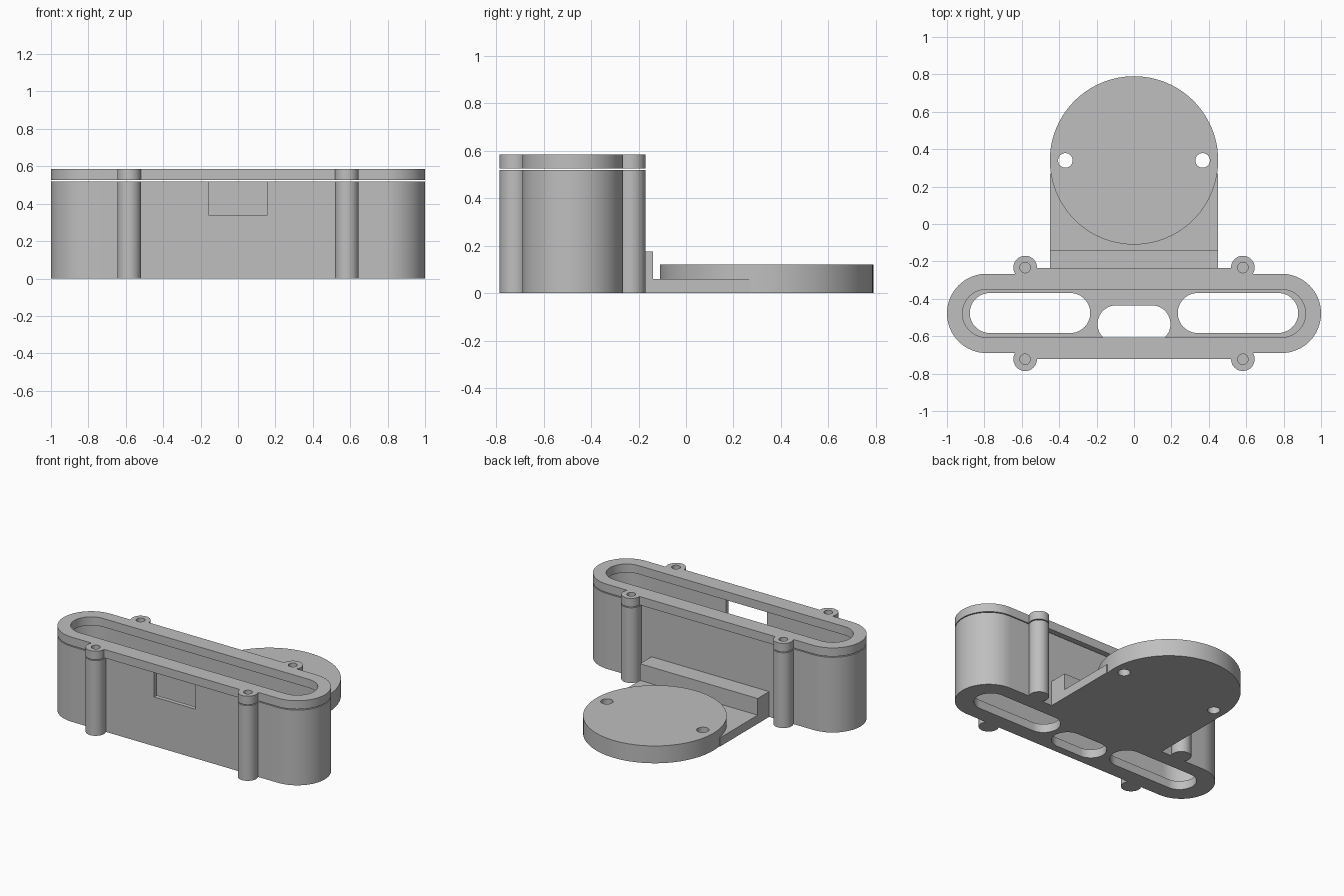
import bpy, bmesh
from math import cos, sin, pi, radians

default = bpy.data.objects.get("Cube")
if default:
    bpy.data.objects.remove(default, do_unlink=True)

grey = bpy.data.materials.new("plain_grey")
grey.use_nodes = True
COLOUR = (0.52, 0.52, 0.52, 1)
grey.diffuse_color = COLOUR
grey.node_tree.nodes["Principled BSDF"].inputs["Base Color"].default_value = COLOUR

CY = -0.478           # centre line of the case
SEAM, TOP = 0.52, 0.585
BOSSES = [(sx * 0.582, CY + sy * 0.245) for sx in (-1, 1) for sy in (-1, 1)]


def prism(name, outline, z0, z1):
    """Extrude a flat outline between two heights."""
    bm = bmesh.new()
    face = bm.faces.new([bm.verts.new((x, y, z0)) for x, y in outline])
    top = bmesh.ops.extrude_face_region(bm, geom=[face])["geom"]
    for v in top:
        if isinstance(v, bmesh.types.BMVert):
            v.co.z = z1
    bmesh.ops.recalc_face_normals(bm, faces=bm.faces)
    mesh = bpy.data.meshes.new(name)
    bm.to_mesh(mesh)
    bm.free()
    mesh.materials.append(grey)
    obj = bpy.data.objects.new(name, mesh)
    bpy.context.collection.objects.link(obj)
    return obj


def slot(cx, cy, half, r, n=32):
    """Outline with round ends; half is the half length including the ends."""
    pts = []
    for side in (1, -1):
        for i in range(n + 1):
            a = side * pi / 2 - pi / 2 * (1 + side) + pi * i / n
            if side < 0:
                a = pi / 2 + pi * i / n
            pts.append((cx + side * (half - r) + r * cos(a), cy + r * sin(a)))
    return pts


def circle(cx, cy, r, n=48):
    return [(cx + r * cos(2 * pi * i / n), cy + r * sin(2 * pi * i / n)) for i in range(n)]


def rect(x0, x1, y0, y1):
    return [(x0, y0), (x1, y0), (x1, y1), (x0, y1)]


def combine(obj, tools, operation):
    """Apply booleans and remove the tool objects."""
    for tool in tools:
        mod = obj.modifiers.new("bool", 'BOOLEAN')
        mod.operation, mod.solver, mod.object = operation, 'EXACT', tool
    bpy.context.view_layer.update()
    deps = bpy.context.evaluated_depsgraph_get()
    mesh = bpy.data.meshes.new_from_object(obj.evaluated_get(deps))
    obj.modifiers.clear()
    obj.data = mesh
    for tool in tools:
        bpy.data.objects.remove(tool, do_unlink=True)


def bosses(z0, z1, r):
    return [prism("boss", circle(x, y, r), z0, z1) for x, y in BOSSES]


# Case body: thin walled tray with screw posts, floor slots and a front notch
body = prism("case_body", slot(0, CY, 1, 0.212), 0, SEAM)
combine(body, bosses(0, SEAM, 0.063), 'UNION')
combine(body, [
    prism("cavity", slot(0, CY, 0.97, 0.182), 0.06, 0.7),
    prism("slot_left", slot(0.556, CY + 0.002, 0.322, 0.107), -0.1, 0.2),
    prism("slot_right", slot(-0.556, CY + 0.002, 0.322, 0.107), -0.1, 0.2),
    prism("slot_middle", slot(0, -0.535, 0.195, 0.1), -0.1, 0.2),
    prism("notch", rect(-0.158, 0.158, -0.8, -0.6), 0.34, 0.7),
] + bosses(0.2, 0.7, 0.028), 'DIFFERENCE')

# Lid: frame with a wider middle and a long slot, floating just above the body
lid = prism("case_lid", slot(0, CY, 1, 0.212), SEAM + 0.006, TOP)
middle = prism("middle", rect(-0.582, 0.582, CY - 0.243, CY + 0.243), SEAM + 0.006, TOP)
combine(lid, [middle] + bosses(SEAM + 0.006, TOP, 0.063), 'UNION')
combine(lid, [prism("opening", slot(0, CY, 0.917, 0.128), 0.4, 0.7)]
        + bosses(0.4, 0.7, 0.028), 'DIFFERENCE')

# Mounting arm: flat plate, upright rib and round pad with two holes
arm = prism("mounting_arm", rect(-0.45, 0.45, -0.27, 0.27), 0, 0.06)
combine(arm, [
    prism("rib", rect(-0.45, 0.45, -0.27, -0.14), 0, 0.175),
    prism("pad", circle(0, 0.34, 0.45, 96), 0, 0.12),
], 'UNION')
combine(arm, [prism("hole", circle(s * 0.367, 0.34, 0.039), -0.1, 0.3) for s in (-1, 1)],
        'DIFFERENCE')

# Smooth round walls, keep edges crisp
for obj in (body, lid, arm):
    bpy.ops.object.select_all(action='DESELECT')
    obj.select_set(True)
    bpy.context.view_layer.objects.active = obj
    bpy.ops.object.shade_smooth_by_angle(angle=radians(30))
